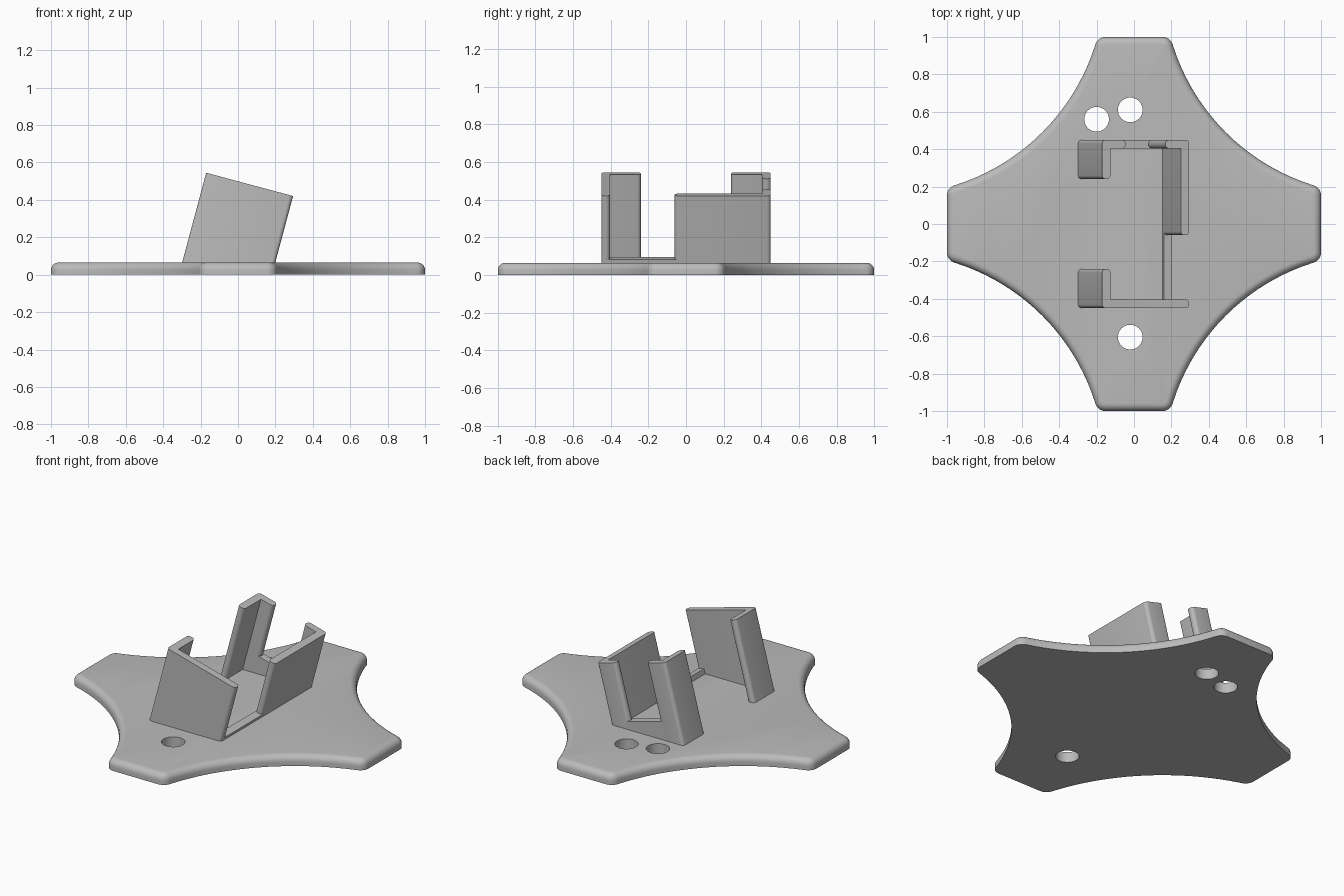
import bpy, bmesh, math
from mathutils import Matrix, Vector

cube = bpy.data.objects.get("Cube")
if cube:
    bpy.data.objects.remove(cube, do_unlink=True)

grey = bpy.data.materials.new("plain grey")
grey.use_nodes = True
grey.diffuse_color = (0.5, 0.5, 0.5, 1)
grey.node_tree.nodes["Principled BSDF"].inputs["Base Color"].default_value = (0.5, 0.5, 0.5, 1)

THICK = 0.065          # plate thickness
TILT = math.radians(15)
HALF, WALL, WIDE = 0.45, 0.046, 0.481   # holder half length, wall, width


def prism(outline, z0, z1):
    bm = bmesh.new()
    face = bm.faces.new([bm.verts.new((x, y, z0)) for x, y in outline])
    top = bmesh.ops.extrude_face_region(bm, geom=[face])["geom"]
    bmesh.ops.translate(bm, vec=(0, 0, z1 - z0),
                        verts=[v for v in top if isinstance(v, bmesh.types.BMVert)])
    bmesh.ops.recalc_face_normals(bm, faces=bm.faces)
    return bm


def upright(e):
    d = e.verts[0].co - e.verts[1].co
    return abs(d.z) > 0.9 * d.length


def round_edges(bm, edges, offset, segments):
    bmesh.ops.bevel(bm, geom=edges, offset=offset, segments=segments,
                    profile=0.5, affect='EDGES', clamp_overlap=True)


def finish(bm, name):
    mesh = bpy.data.meshes.new(name)
    bm.to_mesh(mesh)
    bm.free()
    mesh.materials.append(grey)
    ob = bpy.data.objects.new(name, mesh)
    bpy.context.collection.objects.link(ob)
    return ob


def activate(ob):
    bpy.ops.object.select_all(action='DESELECT')
    ob.select_set(True)
    bpy.context.view_layer.objects.active = ob


def smooth(ob):
    activate(ob)
    bpy.ops.object.shade_smooth_by_angle(angle=math.radians(35))


# Base plate: four arms joined by concave arcs
arm, centre, steps = 0.195, 1.30, 22
radius = math.hypot(centre - 1, centre - arm)
start = math.atan2(arm - centre, 1 - centre)
end = math.atan2(1 - centre, arm - centre)
arc = [Vector((centre + radius * math.cos(a), centre + radius * math.sin(a)))
       for a in (start + (end - start) * i / steps for i in range(steps + 1))]
outline = []
for k in range(4):
    outline += [Matrix.Rotation(k * math.pi / 2, 2) @ p for p in arc]
bm = prism(outline, 0, THICK)
round_edges(bm, [e for e in bm.edges if upright(e) and e.calc_face_angle() > 0.6], 0.04, 5)
rim = [e for e in bm.edges
       if min(v.co.z for v in e.verts) > THICK - 0.001]
round_edges(bm, rim, 0.04, 6)
plate = finish(bm, "base_plate")

# Screw holes
for x, y in ((-0.2, 0.56), (-0.02, 0.61), (-0.02, -0.605)):
    bpy.ops.mesh.primitive_cylinder_add(vertices=48, radius=0.066, depth=0.4, location=(x, y, 0))
    cutter = bpy.context.object
    cutter.name = "hole_cutter"
    cutter.hide_render = True
    activate(plate)
    mod = plate.modifiers.new("hole", 'BOOLEAN')
    mod.operation, mod.object, mod.solver = 'DIFFERENCE', cutter, 'EXACT'
    bpy.ops.object.modifier_apply(modifier=mod.name)
    bpy.data.objects.remove(cutter, do_unlink=True)
smooth(plate)

# Tilted holder: walls are drawn in the holder's own frame, then leaned over
lean = Matrix.Translation((-0.17, 0, 0.545)) @ Matrix.Rotation(TILT, 4, 'Y')


def holder_part(name, outline, top=0.0, rounded=True):
    bm = prism(outline, -0.75, top)
    if rounded:
        round_edges(bm, [e for e in bm.edges if upright(e) and e.is_convex], 0.02, 5)
    bm.transform(lean)
    cut = bmesh.ops.bisect_plane(bm, geom=bm.verts[:] + bm.edges[:] + bm.faces[:],
                                 plane_co=(0, 0, THICK / 2), plane_no=(0, 0, 1),
                                 clear_inner=True)["geom_cut"]
    bmesh.ops.holes_fill(bm, edges=[e for e in cut if isinstance(e, bmesh.types.BMEdge)], sides=0)
    smooth(finish(bm, name))


def rect(x0, x1, y0, y1):
    return [(x0, y0), (x1, y0), (x1, y1), (x0, y1)]


inner, right_in = HALF - WALL, WIDE - WALL
gap0, gap1, hook, low = 0.13, 0.35, 0.24, -0.35
right_end = -0.06

holder_part("front_wall", [(0, -hook), (0, -HALF), (WIDE, -HALF), (WIDE, -inner),
                           (WALL, -inner), (WALL, -hook)])
holder_part("back_hook", [(0, hook), (WALL, hook), (WALL, inner), (gap0, inner),
                          (gap0, HALF), (0, HALF)])
holder_part("side_wall", [(gap1, HALF), (gap1, inner), (right_in, inner),
                          (right_in, right_end), (WIDE, right_end), (WIDE, HALF)])
# Low sills across the two openings
holder_part("back_sill", rect(gap0 - 0.025, gap1 + 0.025, inner, HALF), low, False)
holder_part("side_sill", rect(right_in, WIDE, -inner - 0.02, right_end + 0.025), low, False)
